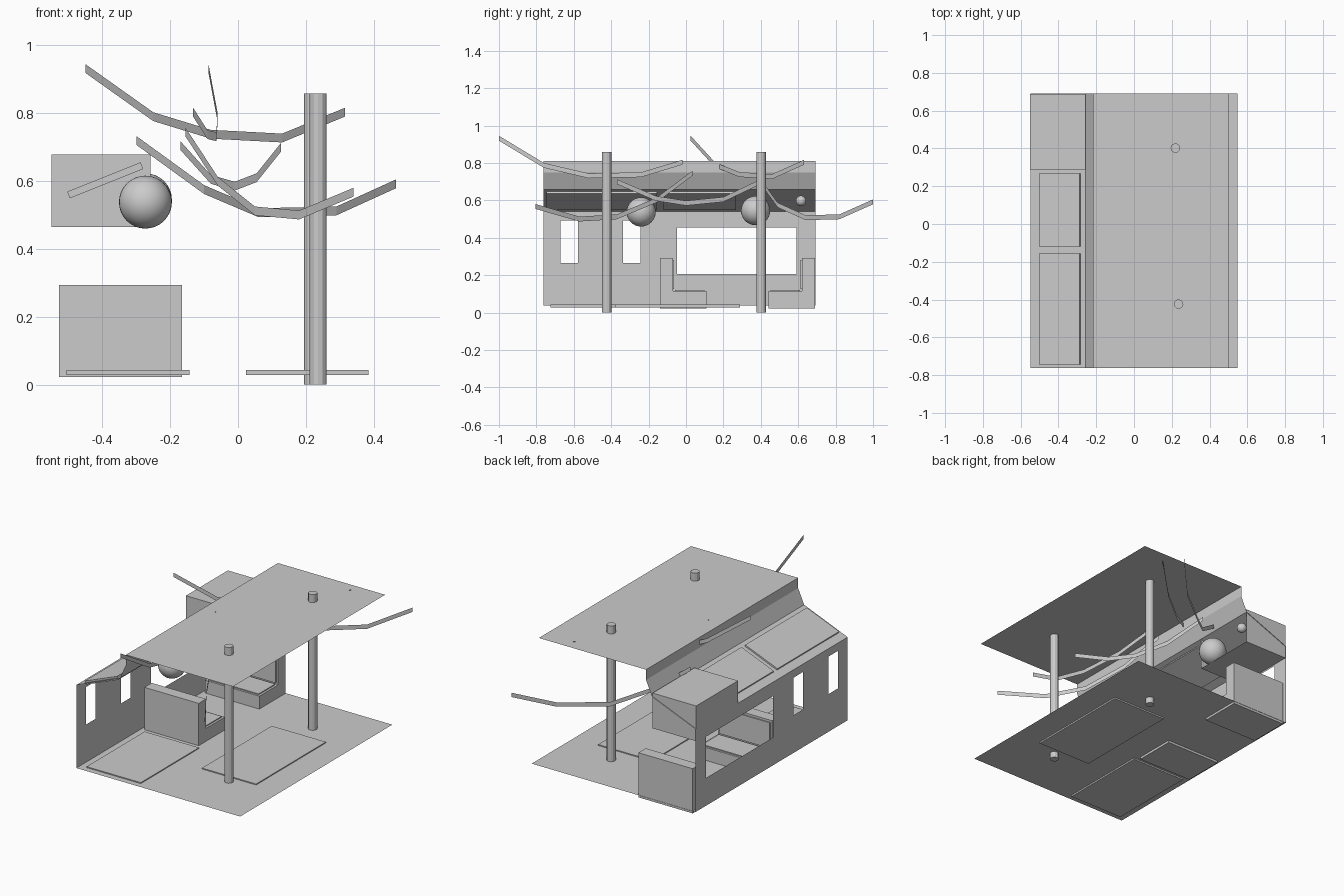
import bpy, math
from mathutils import Vector

if "Cube" in bpy.data.objects:
    bpy.data.objects.remove(bpy.data.objects["Cube"])


def make(name, verts, faces):
    me = bpy.data.meshes.new(name)
    me.from_pydata(verts, [], faces)
    me.update()
    ob = bpy.data.objects.new(name, me)
    bpy.context.collection.objects.link(ob)
    return ob


def box(name, lo, hi, tilt=0, open_right=False):
    c = (Vector(lo) + Vector(hi)) / 2
    h = (Vector(hi) - Vector(lo)) / 2
    v = [(sx * h.x, sy * h.y, sz * h.z) for sx in (-1, 1) for sy in (-1, 1) for sz in (-1, 1)]
    f = [(0, 1, 3, 2), (0, 4, 5, 1), (2, 3, 7, 6), (0, 2, 6, 4), (1, 5, 7, 3)]
    if not open_right:
        f.append((4, 6, 7, 5))
    ob = make(name, v, f)
    ob.location = c
    ob.rotation_euler.y = tilt
    return ob


def sheet(name, profile, y0, y1):
    # open x/z profile swept along y
    n = len(profile)
    v = [(x, y, z) for y in (y0, y1) for x, z in profile]
    return make(name, v, [(i, i + 1, n + i + 1, n + i) for i in range(n - 1)])


def prism(name, profile, x0, x1):
    # closed y/z profile extruded along x
    n = len(profile)
    v = [(x, y, z) for x in (x0, x1) for y, z in profile]
    f = [(i, (i + 1) % n, n + (i + 1) % n, n + i) for i in range(n)]
    f += [tuple(reversed(range(n))), tuple(range(n, 2 * n))]
    return make(name, v, f)


def ribbon(name, pts, half=0.013):
    n = len(pts)
    v = [(x, y, z + s * half) for s in (-1, 1) for x, y, z in pts]
    return make(name, v, [(i, i + 1, n + i + 1, n + i) for i in range(n - 1)])


Y0, Y1 = -0.762, 0.692

# floor and roof sheets
sheet("floor", [(-0.548, 0.037), (0.548, 0.037)], Y0, Y1)
sheet("roof", [(-0.548, 0.54), (-0.257, 0.658), (-0.217, 0.748), (-0.217, 0.81), (0.5, 0.81)], Y0, Y1)

# side wall with two windows and one large opening
cols = [(Y0, -0.672, []), (-0.672, -0.578, [0.265, 0.492]), (-0.578, -0.337, []),
        (-0.337, -0.243, [0.265, 0.492]), (-0.243, -0.048, []),
        (-0.048, 0.592, [0.205, 0.455]), (0.592, Y1, [])]
v, f = [], []
for a, b, hole in cols:
    zs = [0.037] + hole + [0.54]
    for z0, z1 in zip(zs[::2], zs[1::2]):
        k = len(v)
        v += [(-0.548, a, z0), (-0.548, b, z0), (-0.548, b, z1), (-0.548, a, z1)]
        f.append((k, k + 3, k + 2, k + 1))
make("side_wall", v, f)

# facing seats with thin cushions
for side, m in (("front", 1), ("back", -1)):
    def my(y):
        return y if m == 1 else 0.55 - y
    L = [(-0.14, 0.023), (0.11, 0.023), (0.11, 0.115), (-0.07, 0.115), (-0.07, 0.293), (-0.14, 0.293)]
    L = [(my(y), z) for y, z in L]
    prism(side + "_seat", L if m == 1 else L[::-1], -0.528, -0.165)
    for nm, a, b, z0, z1 in (("back_cushion", -0.075, -0.063, 0.125, 0.28),
                             ("seat_cushion", -0.06, 0.098, 0.11, 0.121)):
        ya, yb = sorted((my(a), my(b)))
        box(side + "_" + nm, (-0.515, ya, z0), (-0.178, yb, z1))

# floor mats
box("mat_wall_side", (-0.506, -0.725, 0.028), (-0.143, -0.17, 0.043))
box("mat_open_side", (0.023, -0.377, 0.028), (0.385, 0.29, 0.043))

# panels set in the sloped roof
for i, (a, b) in enumerate(((-0.745, -0.155), (-0.12, 0.267))):
    box("roof_panel_%d" % i, (-0.508, a, 0.592), (-0.275, b, 0.613), -math.atan(0.4))

# upper locker, open towards the room
box("locker", (-0.55, 0.288, 0.465), (-0.258, 0.688, 0.678), open_right=True)

# poles
for i, (x, y) in enumerate(((0.219, 0.402), (0.236, -0.424))):
    bpy.ops.mesh.primitive_cylinder_add(vertices=12, radius=0.025, depth=0.858, location=(x, y, 0.429))
    bpy.context.object.name = "pole_%d" % i

# round lamps
for nm, r, loc in (("lamp_front", 0.078, (-0.273, -0.24, 0.538)),
                   ("lamp_back", 0.078, (-0.273, 0.372, 0.545)),
                   ("lamp_small", 0.028, (-0.285, 0.615, 0.597))):
    bpy.ops.mesh.primitive_uv_sphere_add(segments=32, ring_count=16, radius=r, location=loc)
    bpy.context.object.name = nm
    bpy.ops.object.shade_smooth()

# hanging garland ribbons
ribbon("garland_1", [(-0.45, 0.025, 0.932), (-0.25, 0.155, 0.79), (-0.08, 0.285, 0.738),
                     (0.13, 0.46, 0.727), (0.315, 0.63, 0.803)])
ribbon("garland_2", [(-0.087, -1.0, 0.932), (-0.06, -0.76, 0.787), (-0.064, -0.52, 0.731),
                     (-0.09, -0.24, 0.737), (-0.133, -0.018, 0.804)])
ribbon("garland_3", [(-0.3, 0.385, 0.72), (-0.1, 0.49, 0.575), (0.06, 0.64, 0.507),
                     (0.29, 0.82, 0.512), (0.466, 1.0, 0.592)])
ribbon("garland_4", [(0.34, -0.805, 0.567), (0.18, -0.57, 0.5), (0.05, -0.37, 0.512),
                     (-0.06, -0.16, 0.6), (-0.155, 0.035, 0.745)])
ribbon("garland_5", [(0.127, -0.37, 0.7), (0.055, -0.16, 0.61), (-0.01, 0.0, 0.585),
                     (-0.08, 0.2, 0.605), (-0.17, 0.41, 0.705)])
